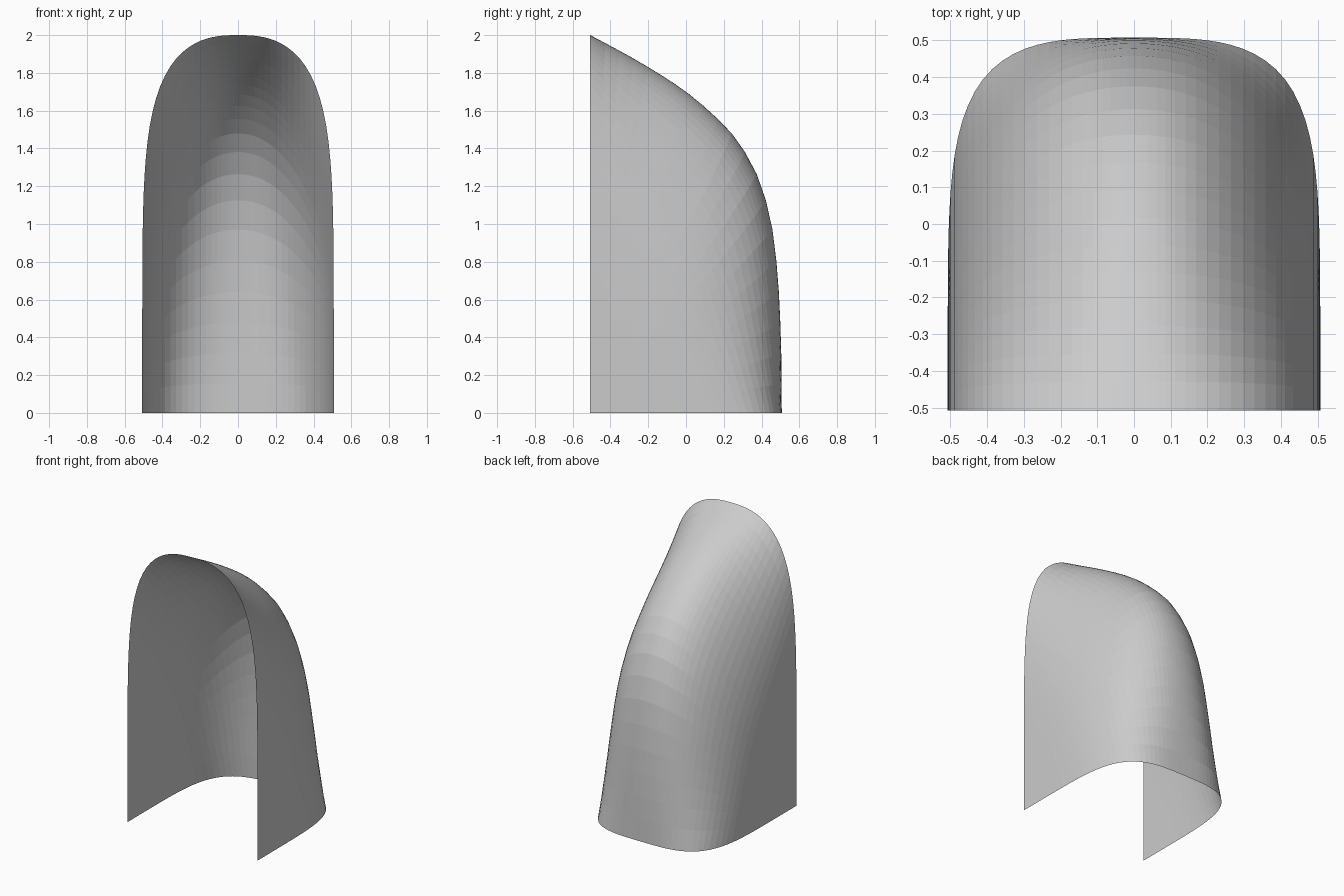
import bpy, bmesh
from math import pi, sin, cos, atan2

if "Cube" in bpy.data.objects:
    bpy.data.objects.remove(bpy.data.objects["Cube"])

HALF = 0.507          # half width and half depth
STEPS, SIDE = 20, 36  # slices from base to front edge, segments per half arch

# centre ridge profile (y, z), base to front peak
RIDGE = [(.507, 0), (.506, .2), (.502, .4), (.491, .65), (.468, .9), (.437, 1.07), (.385, 1.24),
         (.3, 1.4), (.2, 1.525), (0, 1.7), (-.25, 1.86), (-.507, 2)]


def smooth_path(pts, n=16):
    """Catmull-Rom curve through the points."""
    ext = [tuple(2 * a - b for a, b in zip(pts[0], pts[1]))] + pts
    ext.append(tuple(2 * a - b for a, b in zip(pts[-1], pts[-2])))
    out = []
    for a, b, c, d in zip(ext, ext[1:], ext[2:], ext[3:]):
        for k in range(n):
            t = k / n
            out.append(tuple(.5 * (2 * q + (r - p) * t + (2 * p - 5 * q + 4 * r - s) * t * t
                             + (3 * q - p - 3 * r + s) * t ** 3) for p, q, r, s in zip(a, b, c, d)))
    return out + [pts[-1]]


# ridge scaled to a unit square: (depth, height)
path = [((y + HALF) / (2 * HALF), z / 2) for y, z in smooth_path(RIDGE)]


def ridge_at(angle):
    """Ridge point at an angle about the front foot line."""
    ang = [atan2(v, u) for u, v in path]
    for i in range(len(path) - 1):
        if angle <= ang[i + 1] + 1e-9:
            t = (angle - ang[i]) / (ang[i + 1] - ang[i])
            return [a + (b - a) * t for a, b in zip(path[i], path[i + 1])]
    return path[-1]


# half outlines: (x, base depth, front arch height), all as fractions
half = []
for i in range(1, SIDE + 1):
    t = i / SIDE
    th = pi / 2 * t ** 2.75 / (t ** 2.75 + (1 - t) ** 1.75)
    x = max(cos(th), 0) ** (2 / 3.5)
    half.append((x, sin(th) ** (2 / 5.5), (1 - x ** 2.6) ** (1 / 6)))
half[-1] = (0, 1, 1)
outline = [(-x, d, h) for x, d, h in half] + half[-2::-1]

# hood: strips running from the base curve to the front arch, bulging most at the ridge
bm = bmesh.new()
feet = [bm.verts.new((s * HALF, -HALF, 0)) for s in (-1, 1)]
rows = []
for j in range(STEPS + 1):
    u, v = ridge_at(pi / 2 * j / STEPS)
    s = v / (u + v)
    row = []
    for x, d, h in outline:
        w = 1 - .8 * x * x
        row.append(bm.verts.new((x * HALF, -HALF + 2 * HALF * d * (1 - s + w * (u - 1 + s)),
                                 2 * h * (s + w * (v - s)))))
    rows.append(row)
for a, b in zip(rows, rows[1:]):
    bm.faces.new((feet[0], b[0], a[0]))
    bm.faces.new((feet[1], a[-1], b[-1]))
    for i in range(len(a) - 1):
        bm.faces.new((a[i], b[i], b[i + 1], a[i + 1]))
bmesh.ops.recalc_face_normals(bm, faces=bm.faces)
if sum(f.normal.y * f.calc_area() for f in bm.faces) < 0:
    bmesh.ops.reverse_faces(bm, faces=bm.faces)
mesh = bpy.data.meshes.new("hood_shell")
bm.to_mesh(mesh)
bm.free()
bpy.context.collection.objects.link(bpy.data.objects.new("hood_shell", mesh))
